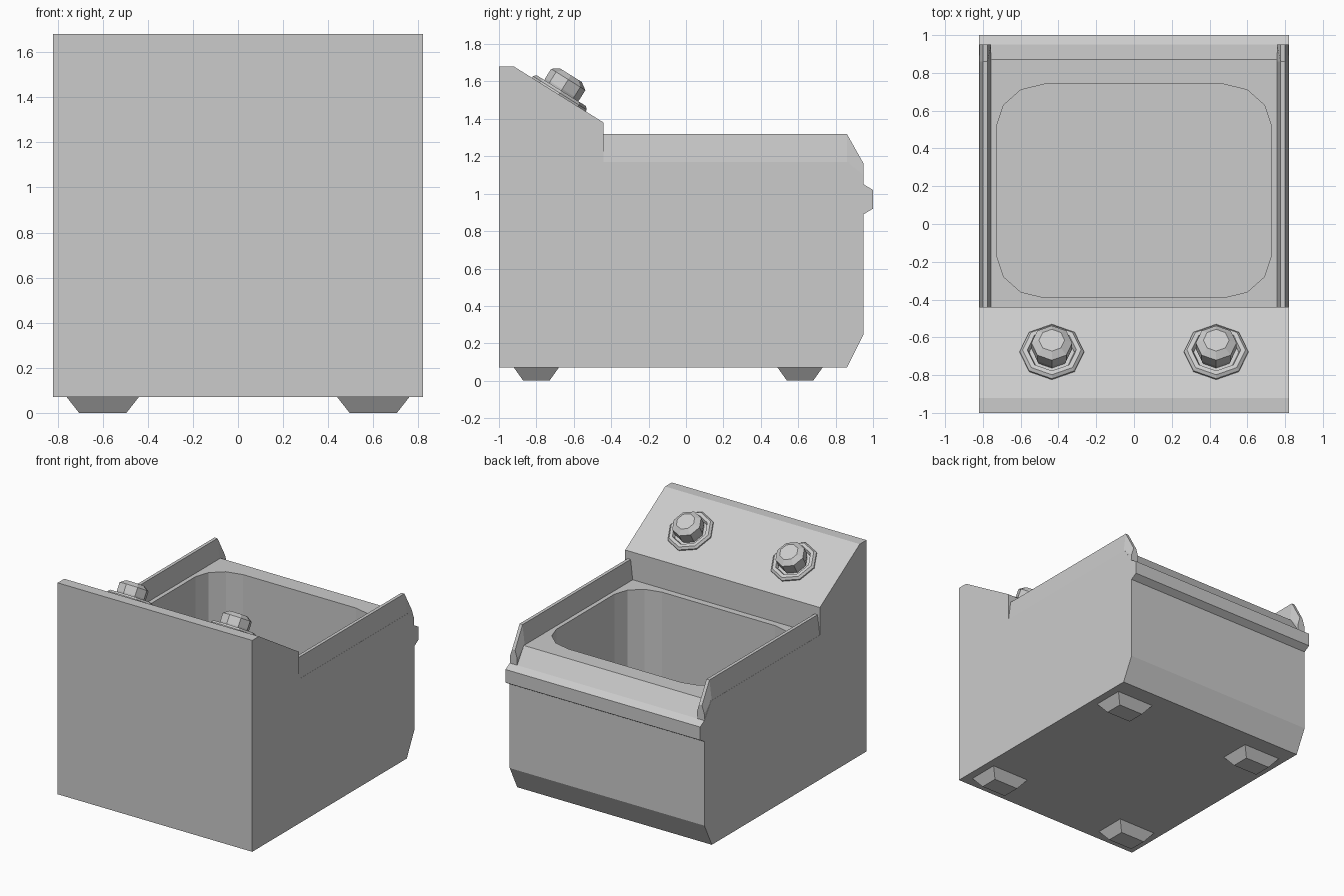
import bpy, bmesh, math
from mathutils import Vector, Matrix

if "Cube" in bpy.data.objects:
    bpy.data.objects.remove(bpy.data.objects["Cube"])


def make_object(name, bm):
    bmesh.ops.recalc_face_normals(bm, faces=bm.faces)
    mesh = bpy.data.meshes.new(name)
    bm.to_mesh(mesh)
    bm.free()
    ob = bpy.data.objects.new(name, mesh)
    bpy.context.collection.objects.link(ob)
    return ob


def loft(name, rings):
    """Closed skin through a list of equal-length rings, capped at both ends."""
    bm = bmesh.new()
    loops = [[bm.verts.new(p) for p in ring] for ring in rings]
    n = len(loops[0])
    for a, b in zip(loops, loops[1:]):
        for i in range(n):
            j = (i + 1) % n
            bm.faces.new((a[i], a[j], b[j], b[i]))
    bm.faces.new(loops[0])
    bm.faces.new(loops[-1])
    return make_object(name, bm)


def extrude_x(name, profile, half):
    return loft(name, [[(x, y, z) for y, z in profile] for x in (-half, half)])


# Cabinet with sloped control panel and recessed deck
W = 0.82
cabinet = extrude_x("cabinet", [
    (-1, .07), (-1, 1.68), (-.92, 1.68), (-.44, 1.38), (-.44, 1.17),
    (.87, 1.17), (.95, 1.05), (.95, .25), (.86, .07)], W)

# Rounded tub opening cut into the deck
corner = [(.725, .35), (.69, .455), (.60, .535), (.475, .565)]
outline = (corner + [(-x, y) for x, y in reversed(corner)]
           + [(-x, -y) for x, y in corner] + [(x, -y) for x, y in reversed(corner)])
cutter = loft("tub_cutter", [[(x, y + .175, z) for x, y in outline] for z in (.3, 1.5)])
cutter.hide_render = True
cut = cabinet.modifiers.new("tub", 'BOOLEAN')
cut.object = cutter
cut.operation = 'DIFFERENCE'
cut.solver = 'EXACT'
bpy.context.view_layer.objects.active = cabinet
bpy.ops.object.modifier_apply(modifier=cut.name)
bpy.data.objects.remove(cutter)

# Trim strip across the far edge
extrude_x("edge_trim", [(.94, 1.055), (.95, 1.05), (1, 1.02), (1, .92), (.95, .89), (.94, .89)], W)

for side, label in ((-1, "left"), (1, "right")):
    # Tapered side rail
    rings = []
    for y, top, knee in ((-.44, 1.32, 1.17), (.86, 1.32, 1.17), (.95, 1.16, 1.10)):
        rings.append([(side * x, y, z) for x, z in (
            (.819, 1.04), (.819, knee), (.80, top), (.775, top), (.757, knee), (.757, 1.04))])
    loft(label + "_rail", rings)

    # Control knob with dial ring, lathed with eight sides and tilted to the panel
    tilt = Matrix.Translation((side * .435, -.68, 1.53)) @ Matrix.Rotation(-math.atan2(.30, .48), 4, 'X')
    for part, profile in (
            ("dial_ring", [(.17, -.01), (.17, .01), (.155, .025), (.13, .025), (.12, .004), (.12, -.01)]),
            ("knob", [(.095, -.01), (.108, .035), (.108, .095), (.068, .122)])):
        rings = [[tilt @ Vector((r * math.cos(k * math.pi / 4), r * math.sin(k * math.pi / 4), h))
                  for k in range(8)] for r, h in profile]
        if part == "knob":
            loft(label + "_knob", rings)
        else:
            ob = loft(label + "_dial_ring", rings)
            # Open the ring's end caps
            bm = bmesh.new()
            bm.from_mesh(ob.data)
            caps = [f for f in bm.faces if len(f.verts) == 8]
            bmesh.ops.delete(bm, geom=caps, context='FACES_ONLY')
            bm.to_mesh(ob.data)
            bm.free()

    # Tapered feet
    for y, end in ((-.80, "front"), (.61, "back")):
        rings = []
        for hx, hy, z in ((.105, .07, 0), (.16, .12, .07)):
            rings.append([(side * .6 + sx * hx, y + sy * hy, z)
                          for sx, sy in ((-1, -1), (1, -1), (1, 1), (-1, 1))])
        loft(f"{end}_{label}_foot", rings)
